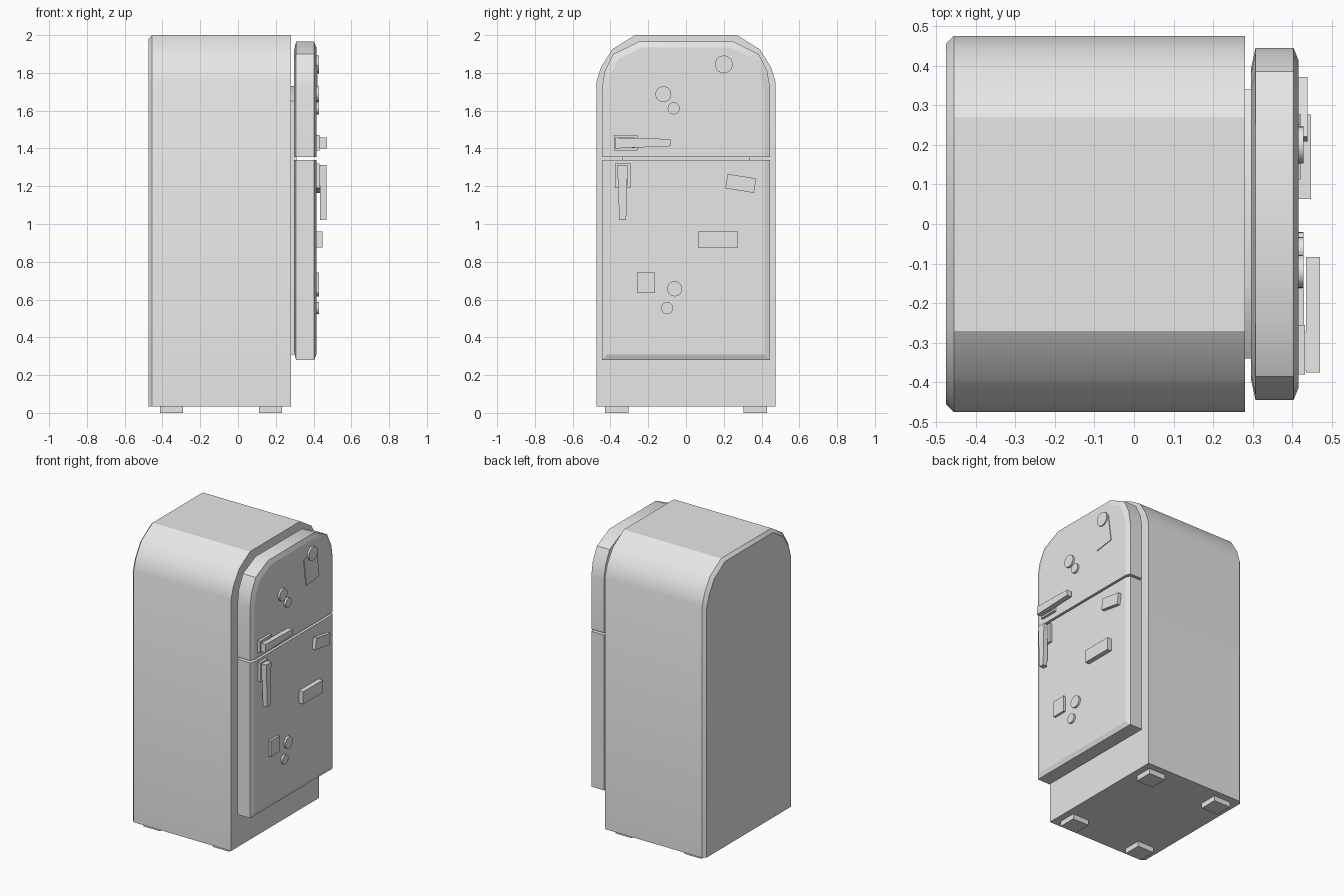
import bpy
import math
from math import cos, sin, pi

if "Cube" in bpy.data.objects:
    bpy.data.objects.remove(bpy.data.objects["Cube"])

enamel = bpy.data.materials.new("light_grey")
enamel.use_nodes = True
GREY = (0.8, 0.8, 0.8, 1)
enamel.diffuse_color = GREY
enamel.node_tree.nodes["Principled BSDF"].inputs["Base Color"].default_value = GREY


def loft(name, rings):
    """Skin (x, outline) rings along x; each outline is a list of (y, z)."""
    n = len(rings[0][1])
    verts = [(x, y, z) for x, pts in rings for y, z in pts]
    last = (len(rings) - 1) * n
    faces = [tuple(reversed(range(n))), tuple(range(last, last + n))]
    for r in range(len(rings) - 1):
        a = r * n
        for i in range(n):
            j = (i + 1) % n
            faces.append((a + i, a + j, a + n + j, a + n + i))
    mesh = bpy.data.meshes.new(name)
    mesh.from_pydata(verts, [], faces)
    mesh.materials.append(enamel)
    obj = bpy.data.objects.new(name, mesh)
    bpy.context.collection.objects.link(obj)
    bpy.ops.object.select_all(action='DESELECT')
    obj.select_set(True)
    bpy.context.view_layer.objects.active = obj
    bpy.ops.object.shade_smooth_by_angle(angle=math.radians(30))
    # End caps stay flat
    for p in list(mesh.polygons)[:2]:
        p.use_smooth = False
    return obj


def arch(bottom, half):
    """Mirror a right-hand outline (from the side up to the top) about y = 0."""
    right = [(half[0][0], bottom)] + half
    return right + [(-y, z) for y, z in reversed(right)]


def inset(pts, d, anchor):
    """Shrink an outline by d, keeping the edge at z = anchor in place."""
    w = max(abs(y) for y, z in pts)
    h = max(abs(z - anchor) for y, z in pts)
    return [(y * (1 - d / w), anchor + (z - anchor) * (1 - d / h)) for y, z in pts]


def rect(y, z, w, h, angle=0):
    c, s = cos(math.radians(angle)), sin(math.radians(angle))
    corners = [(-w / 2, -h / 2), (w / 2, -h / 2), (w / 2, h / 2), (-w / 2, h / 2)]
    return [(y + a * c - b * s, z + a * s + b * c) for a, b in corners]


def disc(y, z, r, sides=20):
    return [(y + r * cos(2 * pi * i / sides), z + r * sin(2 * pi * i / sides))
            for i in range(sides)]


def plate(name, pts, x0, x1):
    return loft(name, [(x0, pts), (x1, pts)])


# Cabinet with rounded shoulders and a chamfered back
shell = arch(0.035, [(0.475, 1.75), (0.45, 1.83), (0.39, 1.925), (0.27, 2.0)])
loft("cabinet", [(-0.475, inset(shell, 0.02, 0.035)), (-0.455, shell), (0.28, shell)])

# Seal between cabinet and doors
seal = arch(0.31, [(0.34, 1.65), (0.26, 1.70), (0.15, 1.73)])
plate("door_seal", seal, 0.275, 0.31)


# Doors, chamfered front and back except along the seam
def door(name, pts, seam):
    loft(name, [(0.296, inset(pts, 0.05, seam)), (0.307, pts),
                (0.403, pts), (0.415, inset(pts, 0.03, seam))])


door("freezer_door",
     arch(1.355, [(0.445, 1.72), (0.43, 1.81), (0.385, 1.90), (0.25, 1.965)]), 1.355)
door("fridge_door", rect(0, 0.81, 0.89, 1.06), 1.34)

# Freezer handle: mount and tapered bar
plate("freezer_handle_mount", rect(-0.318, 1.43, 0.125, 0.08), 0.41, 0.432)
plate("freezer_handle_bar",
      [(-0.375, 1.40), (-0.083, 1.412), (-0.083, 1.45), (-0.375, 1.457)], 0.435, 0.47)
plate("freezer_handle_neck", rect(-0.32, 1.43, 0.1, 0.055), 0.43, 0.44)

# Fridge handle: mount and tapered bar
plate("fridge_handle_mount", rect(-0.335, 1.255, 0.08, 0.13), 0.41, 0.432)
plate("fridge_handle_bar",
      [(-0.353, 1.02), (-0.317, 1.02), (-0.309, 1.312), (-0.364, 1.312)], 0.435, 0.468)
plate("fridge_handle_neck", rect(-0.336, 1.255, 0.05, 0.1), 0.43, 0.44)

# Round magnets
for i, (y, z, r) in enumerate([(-0.12, 1.687, 0.042), (-0.065, 1.612, 0.032),
                               (0.2, 1.845, 0.047), (-0.06, 0.657, 0.04),
                               (-0.1, 0.555, 0.032)]):
    plate(f"round_magnet_{i + 1}", disc(y, z, r), 0.41, 0.428)

# Note held by the upper magnet, and rectangular magnets
plate("note", rect(0.195, 1.75, 0.14, 0.19, 8), 0.413, 0.42)
plate("square_magnet", rect(-0.212, 0.69, 0.097, 0.108), 0.41, 0.43)
plate("tilted_magnet", rect(0.29, 1.215, 0.153, 0.077, -9), 0.41, 0.438)
loft("wide_magnet", [(0.412, rect(0.17, 0.917, 0.213, 0.085)),
                     (0.447, rect(0.17, 0.917, 0.213, 0.085))])

# Feet
for x in (-0.352, 0.172):
    for y in (-0.367, 0.367):
        plate("foot", rect(y, 0.02, 0.123, 0.04), x - 0.062, x + 0.062)
